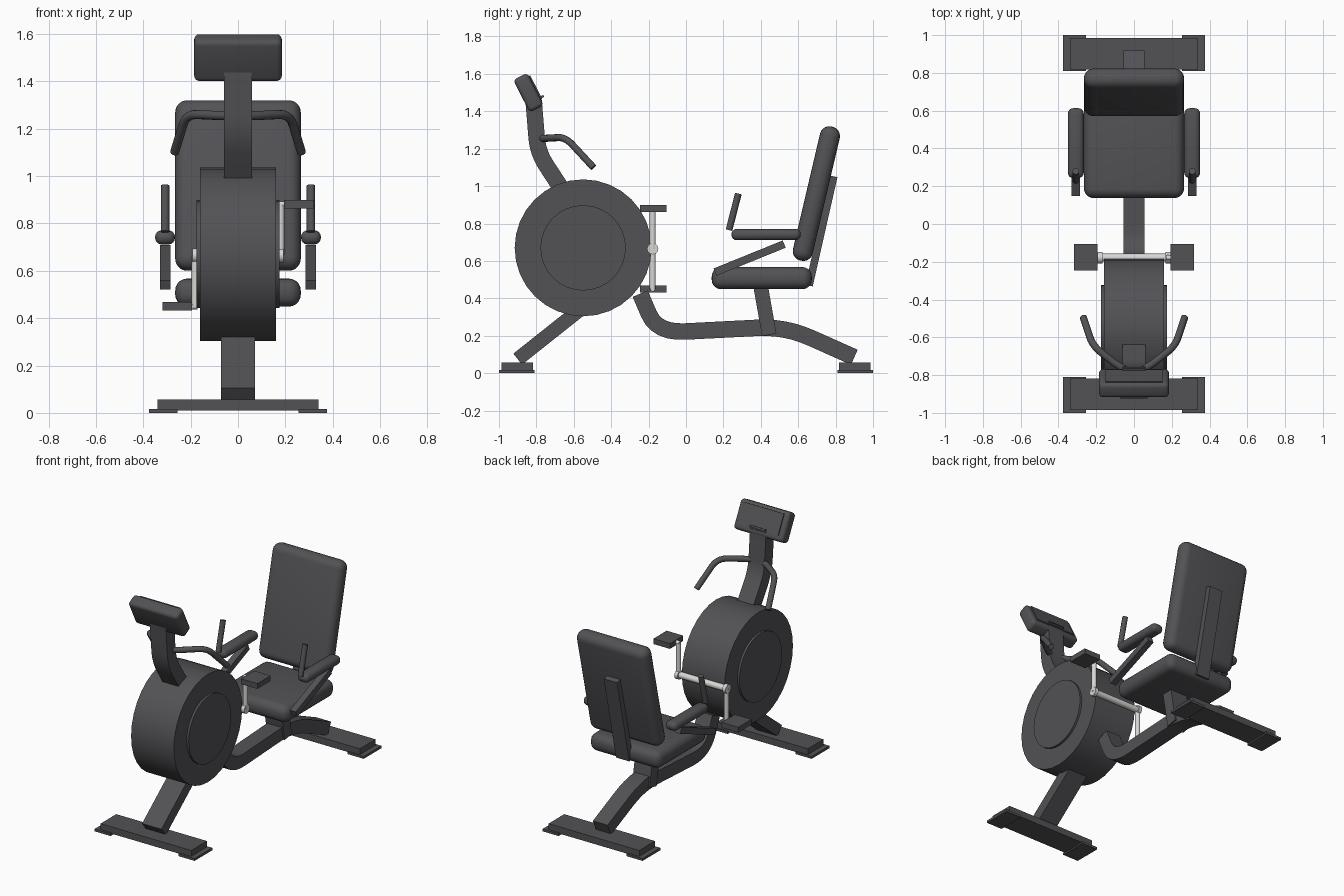
import bpy, bmesh, math
from mathutils import Vector, Matrix

cube = bpy.data.objects.get("Cube")
if cube:
    bpy.data.objects.remove(cube, do_unlink=True)


def material(name, rgb):
    m = bpy.data.materials.new(name)
    m.use_nodes = True
    m.diffuse_color = (*rgb, 1)
    m.node_tree.nodes["Principled BSDF"].inputs["Base Color"].default_value = (*rgb, 1)
    return m


DARK = material("dark_grey", (0.085, 0.085, 0.093))
METAL = material("light_metal", (0.68, 0.68, 0.67))


def finish(name, bm, mat, smooth=True):
    bmesh.ops.recalc_face_normals(bm, faces=bm.faces)
    me = bpy.data.meshes.new(name)
    bm.to_mesh(me)
    bm.free()
    ob = bpy.data.objects.new(name, me)
    bpy.context.collection.objects.link(ob)
    me.materials.append(mat)
    if smooth:
        bpy.ops.object.select_all(action='DESELECT')
        ob.select_set(True)
        bpy.context.view_layer.objects.active = ob
        bpy.ops.object.shade_smooth_by_angle(angle=math.radians(35))
    return ob


def box(name, centre, size, tilt=0, bevel=0, segments=4, mat=DARK):
    """Box tilted about the x axis, with optional rounded edges."""
    bm = bmesh.new()
    bmesh.ops.create_cube(bm, size=1, matrix=Matrix.Diagonal((*size, 1)))
    if bevel:
        bmesh.ops.bevel(bm, geom=bm.edges[:], offset=bevel, segments=segments,
                        profile=0.5, affect='EDGES')
    bm.transform(Matrix.Translation(centre) @ Matrix.Rotation(math.radians(tilt), 4, 'X'))
    return finish(name, bm, mat, bevel > 0)


def rod(name, a, b, r, mat=DARK, sides=16):
    """Cylinder between two points."""
    a, b = Vector(a), Vector(b)
    d = b - a
    bm = bmesh.new()
    bmesh.ops.create_cone(bm, cap_ends=True, segments=sides, radius1=r, radius2=r, depth=d.length)
    bm.transform(Matrix.Translation((a + b) / 2) @ d.to_track_quat('Z', 'Y').to_matrix().to_4x4())
    return finish(name, bm, mat)


def rounded(points, reach, steps=6):
    """Replace the inner corners of a path by smooth bends."""
    p = [Vector(q) for q in points]
    out = [p[0]]
    for a, b, c in zip(p, p[1:], p[2:]):
        s = b + (a - b).normalized() * min(reach, (a - b).length * 0.49)
        e = b + (c - b).normalized() * min(reach, (c - b).length * 0.49)
        for i in range(steps + 1):
            t = i / steps
            out.append(s * (1 - t) ** 2 + b * 2 * t * (1 - t) + e * t * t)
    return out + [p[-1]]


def beam(name, points, thick, width, reach=0.1):
    """Rectangular beam following a (y, z) path."""
    path = rounded([(0, y, z) for y, z in points], reach)
    bm = bmesh.new()
    rings = []
    for i, p in enumerate(path):
        d = (path[min(i + 1, len(path) - 1)] - path[max(i - 1, 0)]).normalized()
        n = Vector((0, -d.z, d.y)) * thick / 2
        x = Vector((width / 2, 0, 0))
        rings.append([bm.verts.new(p + v) for v in (n + x, n - x, -n - x, x - n)])
    for r, s in zip(rings, rings[1:]):
        for k in range(4):
            j = (k + 1) % 4
            bm.faces.new((r[k], r[j], s[j], s[k]))
    bm.faces.new(rings[0])
    bm.faces.new(rings[-1])
    return finish(name, bm, DARK)


def tube(name, points, r, reach, sides=12):
    """Round tube following a 3D path."""
    path = rounded(points, reach)
    bm = bmesh.new()
    rings = []
    for i, p in enumerate(path):
        d = (path[min(i + 1, len(path) - 1)] - path[max(i - 1, 0)]).normalized()
        u = d.cross(Vector((0, 0, 1))).normalized()
        v = u.cross(d)
        angles = [k * math.tau / sides for k in range(sides)]
        rings.append([bm.verts.new(p + (u * math.cos(t) + v * math.sin(t)) * r) for t in angles])
    for a, b in zip(rings, rings[1:]):
        for k in range(sides):
            j = (k + 1) % sides
            bm.faces.new((a[k], a[j], b[j], b[k]))
    bm.faces.new(rings[0])
    bm.faces.new(rings[-1])
    return finish(name, bm, DARK)


# Flywheel housing and its raised side discs
HUB_Y, HUB_Z = -0.55, 0.67
rod("flywheel_housing", (-0.16, HUB_Y, HUB_Z), (0.16, HUB_Y, HUB_Z), 0.366, sides=32)
rod("flywheel_side_discs", (-0.175, HUB_Y, HUB_Z), (0.175, HUB_Y, HUB_Z), 0.228, sides=32)

# Feet with end pads
for end, s in (("front", -1), ("rear", 1)):
    box(f"{end}_foot", (0, s * 0.902, 0.033), (0.68, 0.168, 0.046))
    for side, x in (("left", 1), ("right", -1)):
        box(f"{end}_{side}_foot_pad", (x * 0.315, s * 0.905, 0.008), (0.12, 0.19, 0.016))

# Frame
beam("front_leg", [(-0.90, 0.075), (-0.56, 0.345)], 0.075, 0.145)
beam("main_frame", [(-0.245, 0.425), (-0.155, 0.215), (0.53, 0.25), (0.9, 0.085)],
     0.088, 0.11, 0.15)
beam("seat_post", [(0.445, 0.205), (0.4, 0.46)], 0.078, 0.13)

# Seat and backrest
box("seat", (0, 0.405, 0.508), (0.53, 0.535, 0.118), 0, 0.05, 5)
box("backrest", (0, 0.697, 0.96), (0.53, 0.108, 0.735), -13.2, 0.05, 5)
beam("backrest_support", [(0.658, 0.468), (0.79, 1.052)], 0.04, 0.1)

# Armrests, grips and struts
for side, x in (("left", 1), ("right", -1)):
    box(f"{side}_armrest", (x * 0.308, 0.428, 0.741), (0.084, 0.37, 0.06), 0, 0.028, 4)
    rod(f"{side}_seat_grip", (x * 0.308, 0.23, 0.765), (x * 0.308, 0.28, 0.96), 0.018)
    strut = beam(f"{side}_armrest_strut", [(0.155, 0.54), (0.525, 0.69)], 0.042, 0.044)
    strut.location.x = x * 0.308

# Crank axle, arms and pedals
AXLE_Y, AXLE_Z = -0.178, 0.665
rod("crank_axle", (-0.185, AXLE_Y, AXLE_Z), (0.185, AXLE_Y, AXLE_Z), 0.021, METAL)
for side, x in (("left", 1), ("right", -1)):
    tip = AXLE_Z + x * 0.215
    rod(f"{side}_crank_hub", (x * 0.168, AXLE_Y, AXLE_Z), (x * 0.192, AXLE_Y, AXLE_Z), 0.03, METAL)
    rod(f"{side}_crank_arm", (x * 0.18, AXLE_Y, AXLE_Z), (x * 0.18, AXLE_Y, tip), 0.016, METAL)
    rod(f"{side}_pedal_pin", (x * 0.17, AXLE_Y, tip), (x * 0.21, AXLE_Y, tip), 0.013, METAL)
    box(f"{side}_pedal", (x * 0.256, -0.176, tip), (0.124, 0.142, 0.036))

# Console mast and console
beam("console_mast", [(-0.665, 0.985), (-0.792, 1.18), (-0.815, 1.46)], 0.088, 0.12, 0.08)
TILT = 27
box("console", (0, -0.842, 1.5), (0.37, 0.085, 0.195), TILT, 0.022, 4)
out = Matrix.Rotation(math.radians(TILT), 3, 'X')
centre = Vector((0, -0.842, 1.5))
box("console_screen", centre + out @ Vector((0, 0.045, 0.008)), (0.3, 0.01, 0.14), TILT)
box("console_ledge", centre + out @ Vector((0, 0.053, -0.052)), (0.12, 0.022, 0.012), TILT)

# Handlebars
for side, x in (("left", 1), ("right", -1)):
    tube(f"{side}_handlebar",
         [(0, -0.79, 1.255), (x * 0.08, -0.755, 1.255),
          (x * 0.218, -0.645, 1.262), (x * 0.268, -0.495, 1.1)], 0.019, 0.06)
